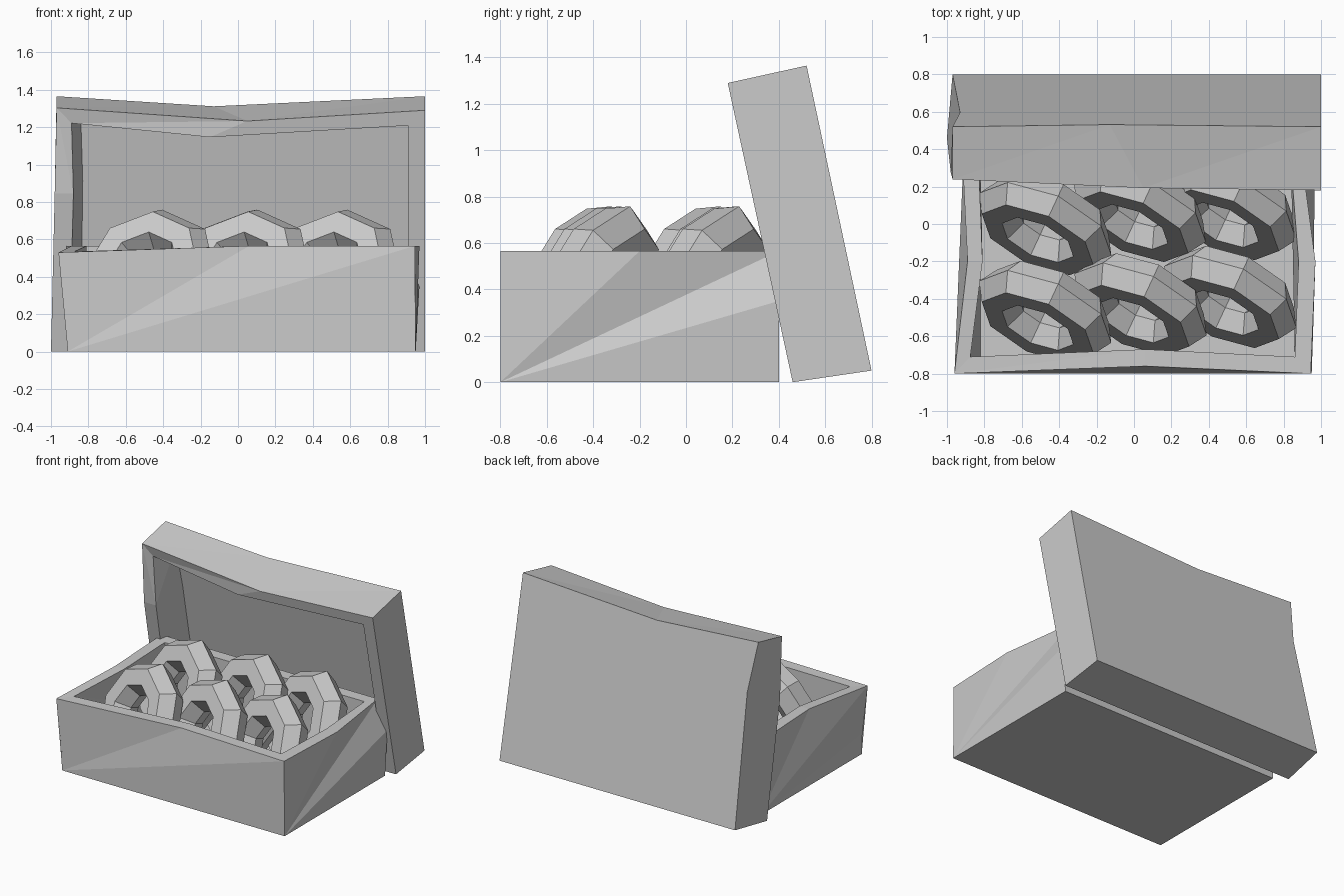
import bpy, bmesh
from math import radians
from mathutils import Vector

if "Cube" in bpy.data.objects:
    bpy.data.objects.remove(bpy.data.objects["Cube"], do_unlink=True)

grey = bpy.data.materials.new("plain_grey")
grey.use_nodes = True
grey.diffuse_color = (0.6, 0.6, 0.6, 1)
grey.node_tree.nodes["Principled BSDF"].inputs["Base Color"].default_value = (0.6, 0.6, 0.6, 1)


def tray(name, base, rim, inner, floor, kinks, place=Vector):
    """Open box from four rings; a ring is (four corners, {side: bend point})."""
    bm = bmesh.new()
    made = [([bm.verts.new(place(p)) for p in corners],
             {s: bm.verts.new(place(p)) for s, p in bends.items()})
            for corners, bends in (base, rim, inner, floor)]
    kink = {c: bm.verts.new(place(p)) for c, p in kinks.items()}

    def fan(points):
        points = [p for p in points if p]
        for a, b in zip(points[1:], points[2:]):
            bm.faces.new((points[0], a, b))

    def wall(low, high, corner_kinks):
        (lo, lo_mid), (hi, hi_mid) = low, high
        for s in range(4):
            e = (s + 1) % 4
            if s in lo_mid and s in hi_mid:
                fan([lo[s], lo_mid[s], hi_mid[s], hi[s]])
                fan([lo_mid[s], lo[e], hi[e], hi_mid[s]])
            else:
                fan([lo[s], lo[e], corner_kinks.get(e), hi[e],
                     hi_mid.get(s), hi[s], corner_kinks.get(s)])

    def cap(ring):
        loop = []
        for s in range(4):
            loop += [ring[0][s]] + ([ring[1][s]] if s in ring[1] else [])
        bm.faces.new(loop)

    wall(made[0], made[1], kink)
    wall(made[1], made[2], {})
    wall(made[3], made[2], {})
    cap(made[0])
    cap(made[3])
    bmesh.ops.recalc_face_normals(bm, faces=bm.faces)
    mesh = bpy.data.meshes.new(name)
    bm.to_mesh(mesh)
    bm.free()
    mesh.materials.append(grey)
    bpy.context.collection.objects.link(bpy.data.objects.new(name, mesh))


def rect(x0, x1, y0, y1, z):
    return [(x0, y0, z), (x1, y0, z), (x1, y1, z), (x0, y1, z)]


# Box, with slightly sagging rim
tray("box",
     (rect(-.91, .95, -.8, .4, 0), {}),
     ([(-.96, -.8, .53), (.945, -.8, .565), (.89, .4, .565), (-.92, .4, .565)],
      {0: (.06, -.76, .565), 1: (.97, -.2, .565), 3: (-.89, -.2, .565)}),
     ([(-.875, -.71, .535), (.86, -.71, .565), (.84, .31, .565), (-.83, .31, .565)],
      {0: (.06, -.67, .565), 1: (.88, -.2, .565), 3: (-.81, -.2, .565)}),
     (rect(-.82, .86, -.71, .31, .08), {}),
     {0: (-.915, -.8, .16), 2: (.97, .4, .35)})


# Lid, leaning behind the box: x, height along the lid, depth from its back
def lean(p):
    x, v, w = p
    v, w = v / 1.345, w / .345
    back = Vector((x, .8, .05)).lerp(Vector((x, .52, 1.365)), v)
    front = Vector((x, .46, 0)).lerp(Vector((x, .18, 1.29)), v)
    return back.lerp(front, w)


tray("lid",
     (rect(-.97, 1, 0, 1.345, 0), {2: (-.13, 1.29, 0), 3: (-.93, .98, 0)}),
     ([(-1, 0, .345), (1, 0, .345), (1, 1.345, .345), (-.97, 1.345, .285)],
      {2: (.05, 1.285, .345), 3: (-.98, .88, .345)}),
     ([(-.9, .09, .345), (.91, .09, .345), (.91, 1.26, .345), (-.89, 1.26, .285)],
      {2: (-.15, 1.195, .345), 3: (-.88, .88, .345)}),
     (rect(-.84, .91, .09, 1.23, .09), {2: (-.13, 1.18, .09), 3: (-.83, .9, .09)}),
     {}, lean)

# Six leaning rings in two rows
rows = {"front": [(-.475, -.47), (.035, -.43), (.515, -.39)],
        "back": [(-.475, 0), (.03, .07), (.515, .08)]}
for row, spots in rows.items():
    for side, (x, y) in zip(("right", "middle", "left"), spots):
        bpy.ops.mesh.primitive_torus_add(
            major_segments=8, minor_segments=6, major_radius=.27, minor_radius=.12,
            location=(x, y, .405), rotation=(radians(65), 0, radians(-25)))
        ring = bpy.context.object
        ring.name = f"{row}_{side}_ring"
        ring.data.materials.append(grey)
